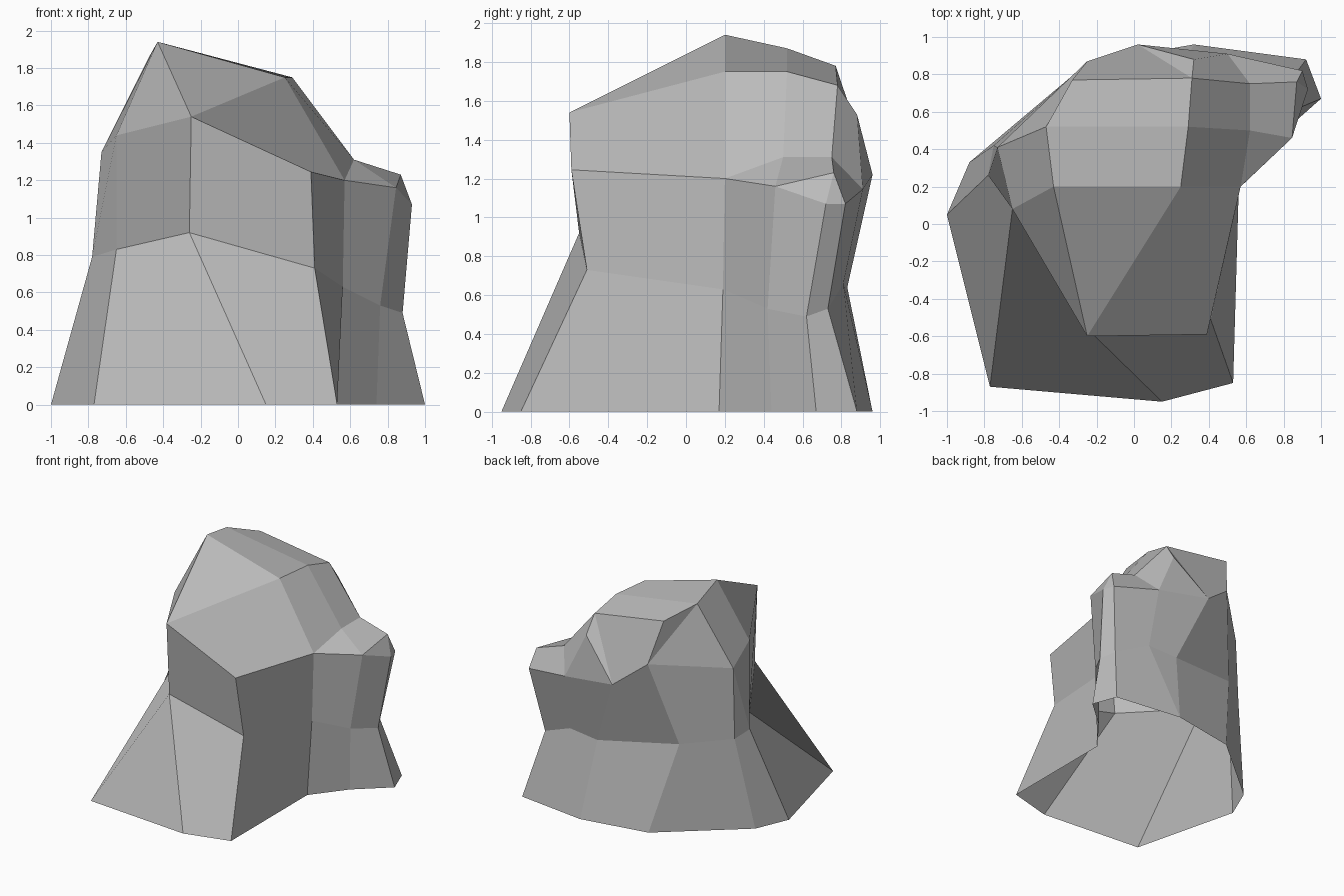
import bpy
import bmesh

cube = bpy.data.objects.get("Cube")
if cube:
    bpy.data.objects.remove(cube, do_unlink=True)

# One plain stone colour
stone = bpy.data.materials.new("stone_grey")
stone.use_nodes = True
colour = (0.5, 0.5, 0.5, 1)
stone.diffuse_color = colour
stone.node_tree.nodes["Principled BSDF"].inputs["Base Color"].default_value = colour

# Flared foot outline, counter-clockwise from the front right corner
foot = [(-.77, -.87), (.15, -.95), (.53, -.85), (.53, .17), (.74, .44), (1, .67),
        (.92, .88), (.32, .96), (.32, .96), (-.25, .86), (-.88, .33), (-1, .05)]

# Pinched waist outline, one point above each foot point
waist = [(-.65, .08, .83), (-.26, -.55, .92), (.41, -.51, .73), (.56, .19, .63),
         (.76, .42, .53), (.88, .62, .49), (.81, .73, .53), (.52, .81, .66),
         (.25, .83, .64), (-.42, .69, .73), (-.75, .42, .76), (-.78, .26, .79)]

# Overhanging shoulder outline, with its last corner shared by two columns
shoulder = [(-.65, .08, 1.44), (-.25, -.6, 1.54), (.39, -.59, 1.245), (.57, .2, 1.2),
            (.845, .46, 1.16), (.93, .72, 1.07), (.9, .82, 1.07), (.5, .91, 1.145),
            (.02, .96, 1.22), (-.25, .87, 1.43), (-.73, .41, 1.35), (-.73, .41, 1.35)]

# Corners of the crown and of the side ledge
crown = {
    "P": (-.43, .2, 1.94), "Q": (-.47, .52, 1.87), "R": (-.33, .77, 1.78),
    "S": (.25, .2, 1.75), "T": (.29, .52, 1.75), "U": (.31, .78, 1.68),
    "V": (.62, .5, 1.31), "W": (.62, .75, 1.31),
    "X": (.32, .88, 1.53), "Y": (.87, .76, 1.23),
}

# Crown facets: small letters are shoulder corners, capitals are crown corners
facets = ("abP bSP bcdS SdVT deV TVWU VeYW efY fgY YghW WhXU "
          "hiX iUX ijRU jQR jkQ kaPQ PSTQ QTUR")

bm = bmesh.new()
made = {}


def corner(point):
    """Return the vertex at a point, making it once only."""
    if point not in made:
        made[point] = bm.verts.new(point)
    return made[point]


def facet(points):
    """Make a face, dropping repeated corners."""
    verts = list(dict.fromkeys(corner(p) for p in points))
    if len(verts) > 2:
        bm.faces.new(verts)


def bridge(lower, upper):
    """Join two outlines with a band of facets."""
    count = len(lower)
    for i in range(count):
        j = (i + 1) % count
        facet([lower[i], lower[j], upper[j], upper[i]])


# Walls, open underneath
bridge([(x, y, 0) for x, y in foot], waist)
bridge(waist, shoulder)

# Crown and ledge
names = dict(zip("abcdefghijk", shoulder))
names.update(crown)
for word in facets.split():
    facet([names[letter] for letter in word])

mesh = bpy.data.meshes.new("boulder")
bm.to_mesh(mesh)
bm.free()
mesh.materials.append(stone)
boulder = bpy.data.objects.new("boulder", mesh)
bpy.context.collection.objects.link(boulder)
